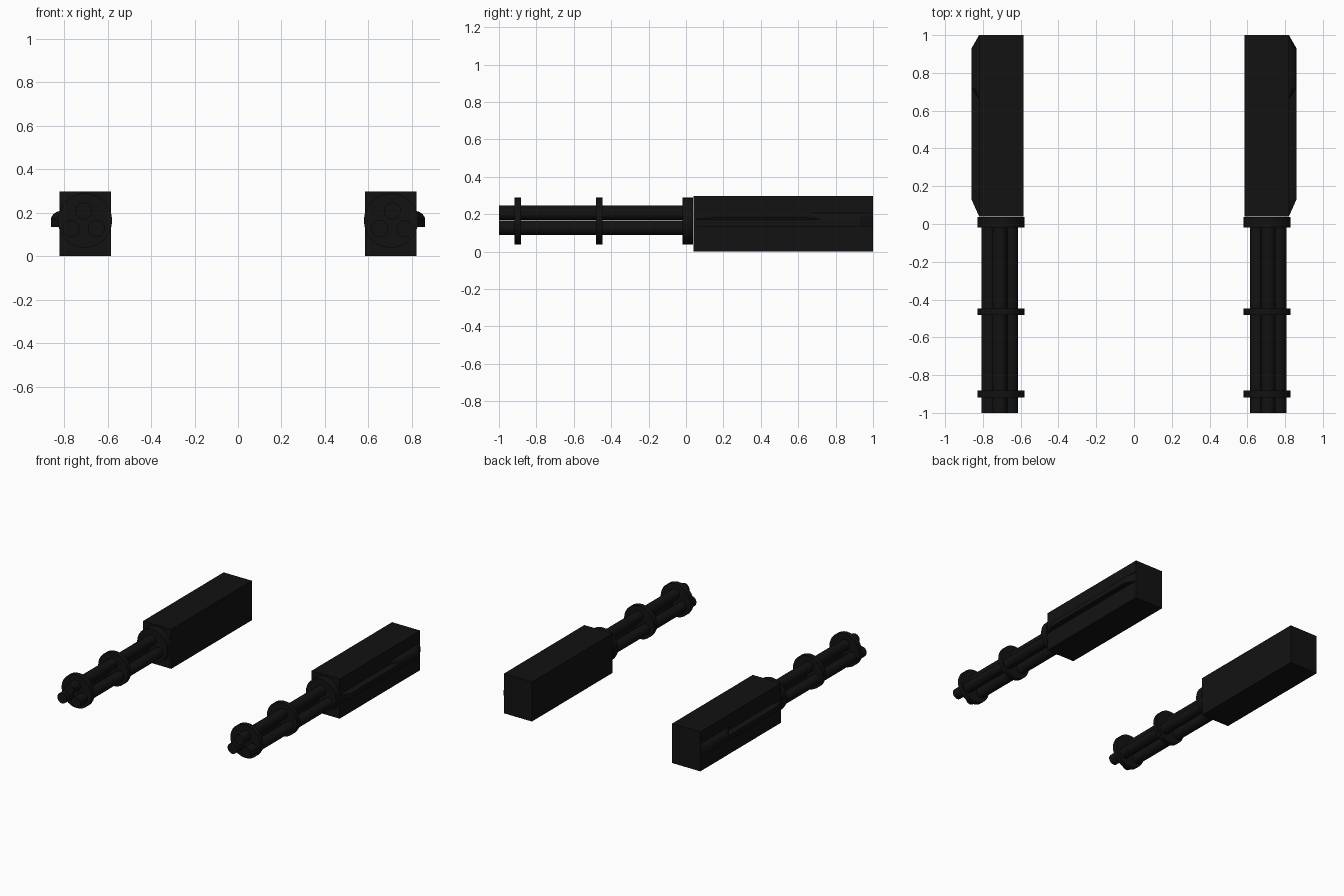
import bpy, bmesh, math
from mathutils import Matrix, Vector

if "Cube" in bpy.data.objects:
    bpy.data.objects.remove(bpy.data.objects["Cube"])

metal = bpy.data.materials.new("dark_metal")
metal.diffuse_color = (0.006, 0.006, 0.006, 1)
metal.use_nodes = True
metal.node_tree.nodes["Principled BSDF"].inputs["Base Color"].default_value = metal.diffuse_color


def finish(bm, name, smooth=False):
    # Turn a bmesh into an object mirrored to the other gun
    bmesh.ops.recalc_face_normals(bm, faces=bm.faces)
    mesh = bpy.data.meshes.new(name)
    bm.to_mesh(mesh)
    bm.free()
    ob = bpy.data.objects.new(name, mesh)
    bpy.context.collection.objects.link(ob)
    mesh.materials.append(metal)
    ob.modifiers.new("other_gun", 'MIRROR').use_mirror_merge = False
    if smooth:
        bpy.ops.object.select_all(action='DESELECT')
        ob.select_set(True)
        bpy.context.view_layer.objects.active = ob
        bpy.ops.object.shade_smooth_by_angle(angle=math.radians(35))
    return ob


def rod(name, x, z, radius, y0, y1, sides):
    # Cylinder lying along y
    bm = bmesh.new()
    mat = Matrix.Translation((x, (y0 + y1) / 2, z)) @ Matrix.Rotation(math.pi / 2, 4, 'X')
    bmesh.ops.create_cone(bm, cap_ends=True, segments=sides, radius1=radius,
                          radius2=radius, depth=y1 - y0, matrix=mat)
    return finish(bm, name, True)


def loft(name, x, profile, stations):
    # Profile (depth, z) swept along y, its depth scaled at each station
    bm = bmesh.new()
    rings = [[bm.verts.new((x + d * s, y, z)) for d, z in profile] for y, s in stations]
    n = len(profile)
    for a, b in zip(rings, rings[1:]):
        for i in range(n):
            j = (i + 1) % n
            bm.faces.new((a[i], a[j], b[j], b[i]))
    bm.faces.new(rings[0])
    bm.faces.new(rings[-1])
    return finish(bm, name)


# Receiver housing
bm = bmesh.new()
bmesh.ops.create_cube(bm, size=1, matrix=Matrix.Translation((0.7025, 0.52, 0.149))
                      @ Matrix.Diagonal((0.235, 0.96, 0.298, 1)))
finish(bm, "receiver_housing")

# Outer side rail, tapered at both ends, and the taller fairing at its rear
loft("side_rail", 0.818, [(0, 0.135), (0.042, 0.135), (0.042, 0.172), (0, 0.182)],
     [(0.04, 0.05), (0.13, 1), (0.93, 1), (1.0, 0.05)])
loft("rear_fairing", 0.818,
     [(0, 0.135), (0.042, 0.135), (0.042, 0.175), (0.032, 0.193), (0.016, 0.204), (0, 0.208)],
     [(0.66, 0.05), (0.72, 1), (0.93, 1), (1.0, 0.05)])

# Hub and the two barrel clamps
for name, y0, y1 in (("hub", -0.018, 0.038), ("middle_clamp", -0.482, -0.447),
                     ("front_clamp", -0.918, -0.882)):
    rod(name, 0.704, 0.164, 0.125, y0, y1, 32)

# Three barrels
for i, (x, z) in enumerate(((0.71, 0.208), (0.652, 0.127), (0.768, 0.127))):
    rod(f"barrel_{i + 1}", x, z, 0.039, -1.0, 0.0, 20)
